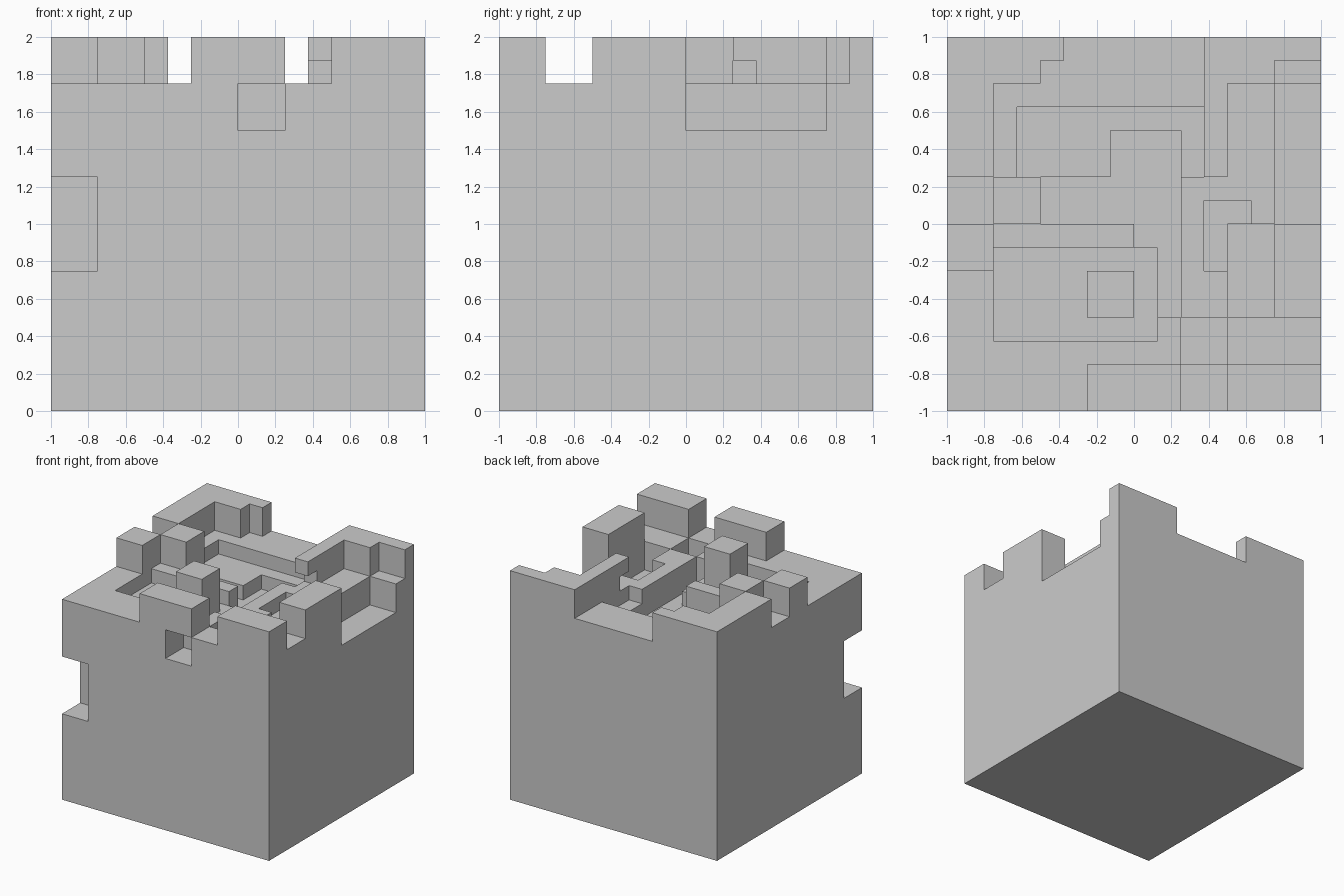
import bpy, bmesh, math
from mathutils import Vector

if "Cube" in bpy.data.objects:
    bpy.data.objects.remove(bpy.data.objects["Cube"])

CELL = 0.125          # every feature sits on this grid
N = 16

# Boxes are (x0, x1, y0, y1, z0, z1)
BODY = [(-1, 1, -1, 1, 0, 1.75)]

CUTS = [
    (-.625, .375, .25, .625, 1.625, 1.75),    # shallow courtyard step
    (-.5, .25, 0, .25, 1.5, 1.75),            # courtyard floor
    (-.125, .25, .25, .5, 1.5, 1.75),         # courtyard alcove
    (0, .25, -.125, 0, 1.5, 1.75),            # courtyard passage
    (.125, .25, -.5, -.125, 1.5, 1.75),
    (-.75, .125, -.625, -.125, 1.625, 1.75),  # front basin
    (.25, .5, -.75, -.5, 1.5, 1.75),          # small square pit
    (.375, .625, -.25, .125, 1.625, 1.75),    # right pit, step
    (.5, .75, -.5, 0, 1.5, 1.75),             # right pit, floor
    (.75, 1, 0, .75, 1.5, 1.75),              # right side notch
    (0, .25, -1, -.75, 1.5, 1.75),            # front window
    (-1, -.75, -1, -.75, .75, 1.25),          # front left corner notch
]

BLOCKS = [
    (-1, -.75, .25, 1, 1.75, 2),              # back left wall
    (-.75, -.5, .75, 1, 1.75, 2),
    (-.5, -.375, .875, 1, 1.75, 2),
    (.375, .5, .375, 1, 1.75, 2),             # back right wall
    (.375, .5, .25, .375, 1.875, 2),          # overhanging end
    (.5, .75, .75, 1, 1.75, 2),
    (.75, 1, .875, 1, 1.75, 2),
    (-.25, .25, -1, -.75, 1.75, 2),           # front block
    (.5, 1, -1, -.75, 1.75, 2),               # front right block
    (.75, 1, -.5, 0, 1.75, 2),                # right block
    (-1, -.75, -.25, 0, 1.75, 2),             # left block
    (-.75, -.5, 0, .25, 1.75, 2),             # inner block
    (-.25, 0, -.5, -.25, 1.625, 2),           # pillar
]


def cells(box):
    """Grid cells filled by a box."""
    i0, i1, j0, j1 = (round((v + 1) / CELL) for v in box[:4])
    k0, k1 = (round(v / CELL) for v in box[4:])
    return {(i, j, k) for i in range(i0, i1)
            for j in range(j0, j1) for k in range(k0, k1)}


solid = set()
for b in BODY:
    solid |= cells(b)
for b in CUTS:
    solid -= cells(b)
for b in BLOCKS:
    solid |= cells(b)

# Skin the exposed cell sides, then merge flat areas
bm = bmesh.new()
verts = {}


def vert(p):
    if p not in verts:
        verts[p] = bm.verts.new((p[0] * CELL - 1, p[1] * CELL - 1, p[2] * CELL))
    return verts[p]


for c in sorted(solid):
    for axis in range(3):
        u, w = (axis + 1) % 3, (axis + 2) % 3
        for side in (0, 1):
            near = list(c)
            near[axis] += 1 if side else -1
            if tuple(near) in solid:
                continue
            ring = []
            for du, dw in ((0, 0), (1, 0), (1, 1), (0, 1)):
                p = list(c)
                p[axis] += side
                p[u] += du
                p[w] += dw
                ring.append(vert(tuple(p)))
            bm.faces.new(ring if side else ring[::-1])

bmesh.ops.dissolve_limit(bm, angle_limit=math.radians(1),
                         verts=bm.verts[:], edges=bm.edges[:])

mesh = bpy.data.meshes.new("carved_block")
bm.to_mesh(mesh)
bm.free()
obj = bpy.data.objects.new("carved_block", mesh)
bpy.context.collection.objects.link(obj)
